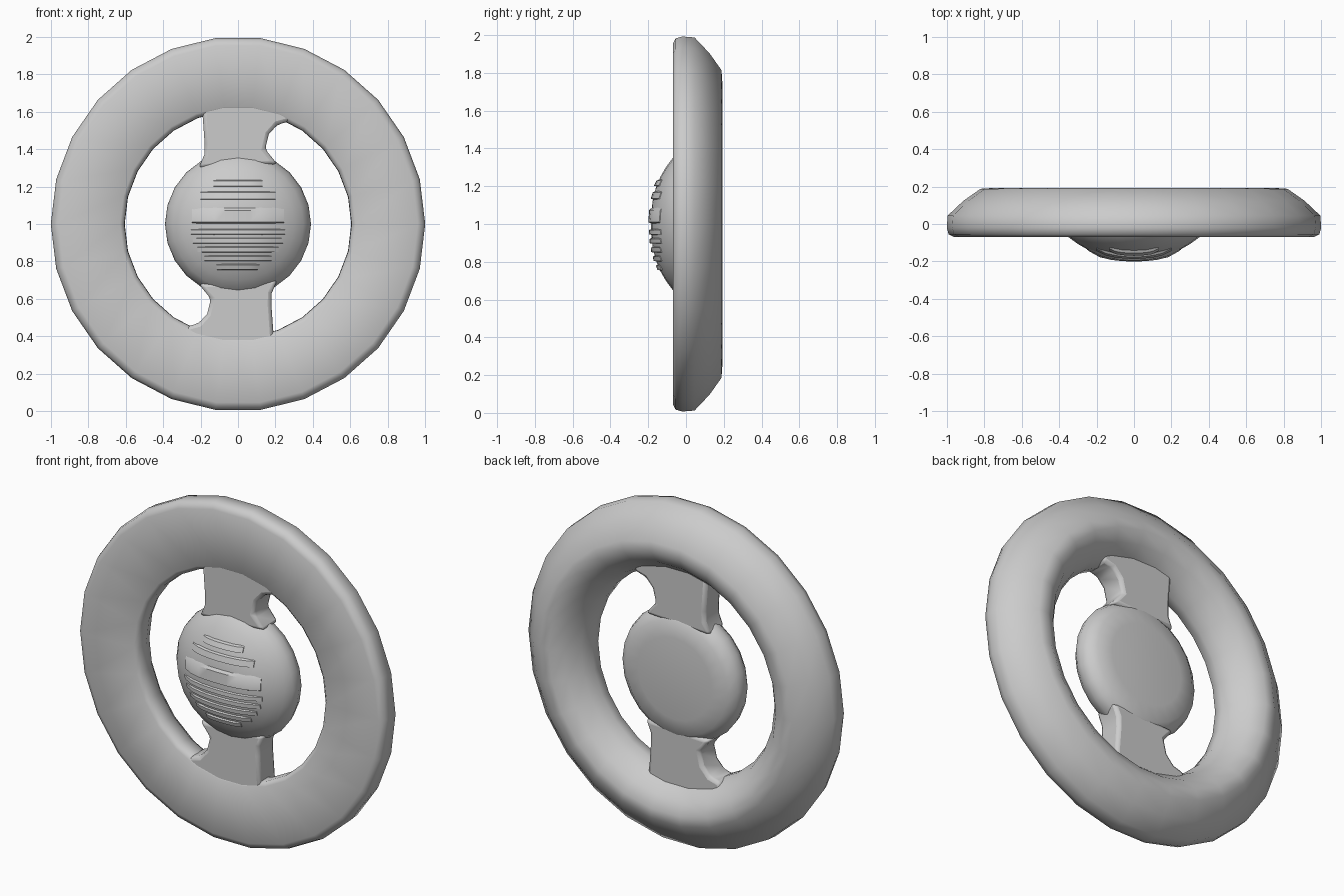
import bpy, bmesh, math

if "Cube" in bpy.data.objects:
    bpy.data.objects.remove(bpy.data.objects["Cube"])

CZ = 1.0  # height of the wheel centre


def finish(name, bm, angle=60):
    bmesh.ops.remove_doubles(bm, verts=bm.verts, dist=1e-5)
    bmesh.ops.recalc_face_normals(bm, faces=bm.faces)
    me = bpy.data.meshes.new(name)
    bm.to_mesh(me)
    bm.free()
    ob = bpy.data.objects.new(name, me)
    bpy.context.collection.objects.link(ob)
    bpy.ops.object.select_all(action='DESELECT')
    ob.select_set(True)
    bpy.context.view_layer.objects.active = ob
    bpy.ops.object.shade_smooth_by_angle(angle=math.radians(angle))
    return ob


def lathe(name, profile, sides, closed):
    """Spin (radius, y) points around the wheel's y axis."""
    bm = bmesh.new()
    rings = []
    for i in range(sides):
        a = 2 * math.pi * i / sides
        rings.append([bm.verts.new((r * math.cos(a), y, CZ + r * math.sin(a)))
                      for r, y in profile])
    n = len(profile)
    for i in range(sides):
        p, q = rings[i], rings[(i + 1) % sides]
        for j in range(n if closed else n - 1):
            k = (j + 1) % n
            bm.faces.new((p[j], p[k], q[k], q[j]))
    if not closed:
        bm.faces.new([r[0] for r in rings])
        bm.faces.new([r[-1] for r in rings])
    return finish(name, bm)


def dome(r):
    return -0.185 + 0.115 * (r / 0.35) ** 2.5


# Rim: flat front, rounded and sloping back
lathe("rim", [(0.63, -0.07), (0.96, -0.07), (0.99, -0.055), (1.0, -0.02),
              (0.995, 0.045), (0.91, 0.125), (0.82, 0.188), (0.76, 0.192),
              (0.69, 0.15), (0.63, 0.075), (0.605, 0.01), (0.607, -0.05)], 26, True)

# Hub: shallow dome in front, flattened back
hub = [(r, dome(r)) for r in (0.05, 0.12, 0.19, 0.25, 0.30, 0.35)]
hub += [(0.38, -0.03), (0.39, 0.01), (0.375, 0.055), (0.33, 0.09), (0.24, 0.105)]
lathe("hub", hub, 24, False)

# Spokes: one waisted outline, turned half a circle for the lower one
outline = [(-0.21, 0.30), (-0.18, 0.37), (-0.178, 0.43), (-0.195, 0.66), (0.29, 0.66),
           (0.28, 0.55), (0.21, 0.53), (0.165, 0.48), (0.145, 0.40), (0.21, 0.32)]
for name, s in (("upper_spoke", 1), ("lower_spoke", -1)):
    bm = bmesh.new()
    face = bm.faces.new([bm.verts.new((s * x, -0.066, CZ + s * z)) for x, z in outline])
    out = bmesh.ops.extrude_face_region(bm, geom=[face])
    for v in out["geom"]:
        if isinstance(v, bmesh.types.BMVert):
            v.co.y = 0.085
    ob = finish(name, bm)
    bev = ob.modifiers.new("soft_edges", 'BEVEL')
    bev.width = 0.02
    bev.segments = 2


# Ribs: strips that follow the dome, each with a raised section
def rib(name, z, h, half, rise):
    bm = bmesh.new()
    section = [(-h / 2, -0.02), (-h * 0.35, rise), (h * 0.2, rise * 0.8), (h / 2, -0.02)]
    rows = []
    for i in range(9):
        x = half * (i / 4 - 1)
        fade = 0.3 if i in (0, 8) else 1
        rows.append([bm.verts.new((x, dome(math.hypot(x, z + dz)) - (d * fade if d > 0 else d),
                                   CZ + z + dz)) for dz, d in section])
    for p, q in zip(rows, rows[1:]):
        for j in range(4):
            k = (j + 1) % 4
            bm.faces.new((p[j], p[k], q[k], q[j]))
    bm.faces.new(rows[0])
    bm.faces.new(rows[-1])
    finish(name, bm, 40)


for i in range(5):
    z = -0.04 - 0.047 * i
    rib(f"lower_rib_{i + 1}", z, 0.042, math.sqrt(0.255 ** 2 - z * z), 0.013)
rib("middle_bar", 0.05, 0.115, 0.245, 0.015)
rib("upper_pad", 0.155, 0.06, 0.2, 0.012)
rib("top_pad", 0.22, 0.05, 0.13, 0.014)
